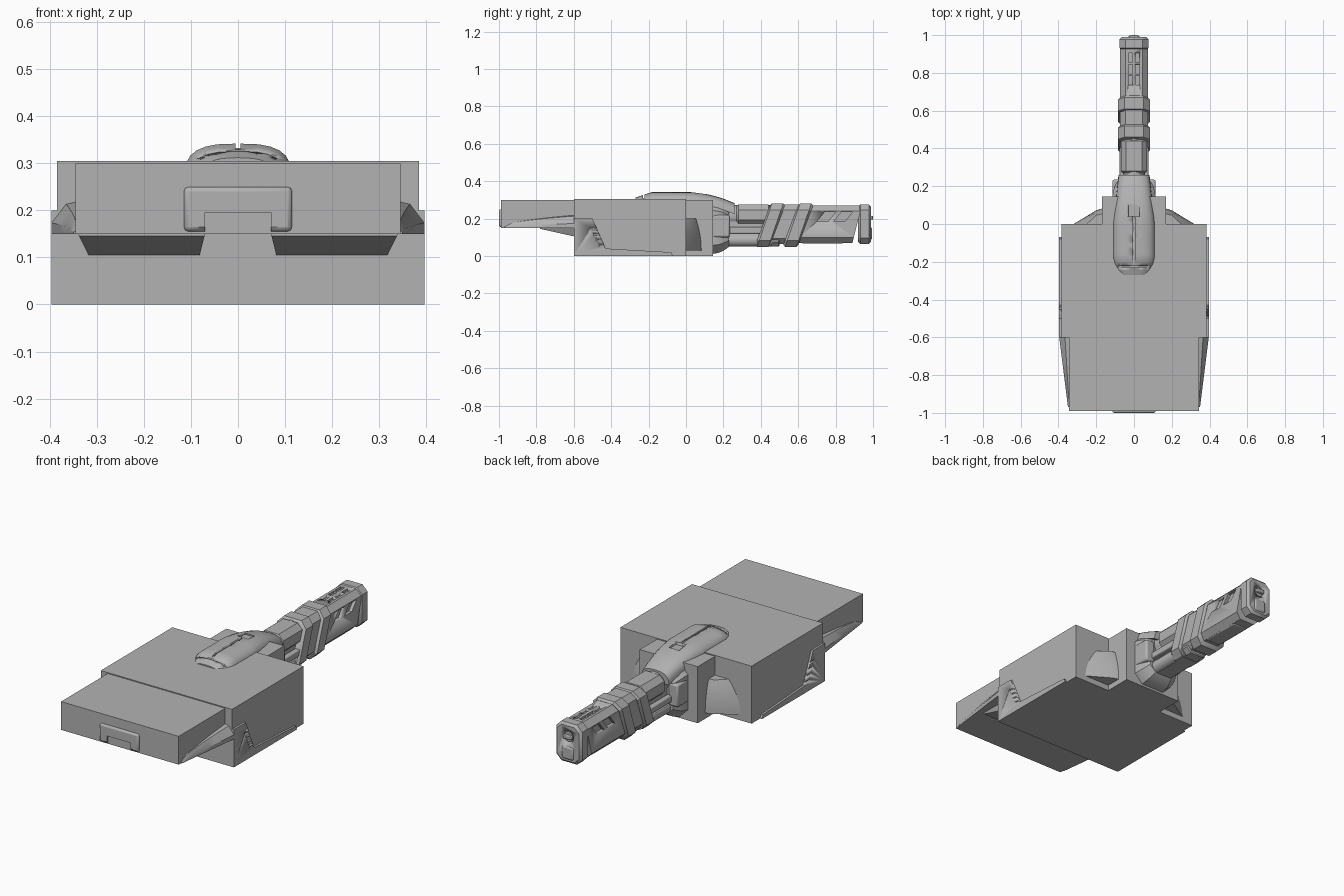
import bpy, bmesh, math

if "Cube" in bpy.data.objects:
    bpy.data.objects.remove(bpy.data.objects["Cube"], do_unlink=True)

# Shared dimensions
ROOF = 0.3
BELLY = ROOF / 2
JOINT = -0.6
NOSE_HALF = 0.345
HULL_HALF = 0.385
SKIRT_HALF = 0.396
REAR_END = 0.145
AXIS = 0.17
SHADE = (0.45, 0.45, 0.45, 1)

grey = bpy.data.materials.new("plain grey")
grey.use_nodes = True
grey.diffuse_color = SHADE
grey.node_tree.nodes["Principled BSDF"].inputs["Base Color"].default_value = SHADE


def mirrored(half):
    """Complete a right-hand outline with its mirror image."""
    return half + [(-x, z) for x, z in reversed(half)]


def loft(name, rings, bevel=0):
    """Skin a closed solid through rings of points."""
    bm = bmesh.new()
    loops = [[bm.verts.new(point) for point in ring] for ring in rings]
    for near, far in zip(loops, loops[1:]):
        for i in range(len(near)):
            bm.faces.new((near[i - 1], near[i], far[i], far[i - 1]))
    bm.faces.new(loops[0])
    bm.faces.new(loops[-1])
    bmesh.ops.recalc_face_normals(bm, faces=bm.faces)
    mesh = bpy.data.meshes.new(name)
    bm.to_mesh(mesh)
    bm.free()
    mesh.materials.append(grey)
    part = bpy.data.objects.new(name, mesh)
    bpy.context.collection.objects.link(part)
    if bevel:
        modifier = part.modifiers.new("soft edge", "BEVEL")
        modifier.width = bevel
        modifier.segments = 2
    bpy.ops.object.select_all(action="DESELECT")
    part.select_set(True)
    bpy.context.view_layer.objects.active = part
    bpy.ops.object.shade_smooth_by_angle(angle=math.radians(32))
    return part


def box(name, left, right, front, back, bottom, top, bevel=0):
    base = [(left, front), (right, front), (right, back), (left, back)]
    return loft(name, [[(x, y, z) for x, y in base] for z in (bottom, top)], bevel)


def block(name, half, front, back, bottom, top, bevel=0):
    return box(name, -half, half, front, back, bottom, top, bevel)


def side_plate(name, outline, inner, outer):
    return loft(name, [[(x, y, z) for y, z in outline] for x in (inner, outer)])


def rod(name, x, z, radius, front, back):
    turns = [math.radians(angle) for angle in range(0, 360, 15)]
    return loft(name, [[(x + radius * math.cos(a), y, z + radius * math.sin(a)) for a in turns]
                       for y in (front, back)])


def octagon(y, half, height, lean, centre):
    """Barrel section, with its lower half slanting forward by lean."""
    corner = 0.4 * half
    low, high = centre - height, centre + height
    outline = mirrored([(half - corner, low), (half, low + corner),
                        (half, high - corner), (half - corner, high)])
    return [(x, y - lean * (high - z) / (high - low), z) for x, z in outline]


def sleeve(name, front, back, half, height, lean=0, lip=0, centre=AXIS):
    """Octagonal sleeve whose two ends step down by lip."""
    stations = [(front, lip), (front + lip, 0), (back - lip, 0), (back, lip)]
    return loft(name, [octagon(y, half - step, height - step, lean, centre) for y, step in stations])


def cut(target, cutters):
    bpy.context.view_layer.objects.active = target
    for cutter in cutters:
        cutter.hide_render = True
        modifier = target.modifiers.new("cut", "BOOLEAN")
        modifier.object = cutter
        modifier.solver = "EXACT"
        bpy.ops.object.modifier_apply(modifier=modifier.name)
        bpy.data.objects.remove(cutter, do_unlink=True)


# Hull blocks
block("front_block", NOSE_HALF, -0.99, JOINT, BELLY, ROOF)
block("main_block", HULL_HALF, JOINT, 0, 0, ROOF + 0.005)
block("rear_block", AXIS, -0.01, REAR_END, 0, ROOF)

# Raised arch badge on the nose
badge = block("front_badge", 0.115, -1, -0.98, BELLY + 0.005, 0.25, 0.01)
bpy.context.view_layer.objects.active = badge
bpy.ops.object.modifier_apply(modifier="soft edge")
cut(badge, [block("arch_cutter", 0.07, -1.1, -0.9, 0, 0.195)])


def fairing_ring(side, t):
    """Section of the curved nose fairing, from its tip to the hull."""
    y = -0.97 * (1 - t) + JOINT * t
    inner = NOSE_HALF - 0.01
    outer = NOSE_HALF + (SKIRT_HALF - NOSE_HALF) * (t + 0.1) / 1.1
    rise = 0.01 + 0.06 * math.sqrt(t)
    outline = [(inner, 0), (outer, 0), (outer, rise / 3),
               ((inner + outer) / 2, rise * 0.9), (inner, rise)]
    return [(side * x, y, BELLY + z) for x, z in outline]


def chin_ring(side, t):
    """Section of the underside wedge, deepening toward the hull."""
    y = JOINT - 0.18 * (1 - t)
    drop = 0.005 + 0.04 * t
    outline = [(0.07, 0), (0.34, 0), (0.34 - drop / 2, -drop), (0.07 + drop / 4, -drop)]
    return [(side * x, y, BELLY + z) for x, z in outline]


def gusset_ring(side, t):
    """Corner filler between main and rear blocks, narrowing upward."""
    z = 0.03 + AXIS * t
    depth = 0.085 - 0.03 * t * t
    reach = AXIS + 0.15 - 0.07 * t * t
    inner = AXIS - 0.01
    outline = [(inner, 0), (inner, depth), (AXIS + 0.03, depth * 0.85), (reach, 0)]
    return [(side * x, y, z) for x, y in outline]


steps = [i / 8 for i in range(9)]
for side, label in ((1, "left"), (-1, "right")):
    loft(label + "_fairing", [fairing_ring(side, t) for t in steps])
    loft(label + "_chin", [chin_ring(side, t) for t in steps])
    loft(label + "_gusset", [gusset_ring(side, t) for t in steps])

    # Lower skirt with a ladder of vents along its slanted edge
    edge = [(JOINT, 0), (JOINT, 0.2), (-0.5, 0.2), (-0.43, 0.04), (-0.08, 0.02), (-0.07, 0)]
    skirt = side_plate(label + "_skirt", edge, side * 0.38, side * SKIRT_HALF)
    vents = []
    for row in range(4):
        y = -0.51 + row * 0.015
        z = BELLY - row * 0.03
        outline = [(y, z), (y + 0.1, z - 0.01), (y + 0.1, z - 0.02), (y, z - 0.01)]
        vents.append(side_plate("vent_cutter", outline, side * 0.388, side * 0.41))
    cut(skirt, vents)

    # Tubes and clamps hugging the barrel
    rod(label + "_lower_tube", side * 0.035, AXIS / 2, 0.035, 0.1, 0.46)
    box(label + "_rail", side * 0.05, side * 0.078, 0.2, 0.47, 0.12, 0.155, 0.005)
    box(label + "_clamp", side * 0.06, side * 0.115, 0.14, 0.235, 0.1, 0.22, 0.01)


def cover_ring(t):
    """Domed section of the roof cover, rounded in front and drooping behind."""
    tip = max(0, 1 - 6 * t)
    tail = max(0, t - 0.5)
    half = 0.112 - 0.025 * tip * tip - 0.06 * tail
    top = ROOF + 0.042 - 0.03 * tip - 0.24 * tail * tail
    height = 0.06
    turns = [math.radians(angle) for angle in range(0, 181, 15)]
    outline = [(math.copysign(abs(math.cos(a)) ** 0.7, math.cos(a)), math.sin(a) ** 0.8) for a in turns]
    return [(half * x, -0.27 + 0.53 * t, top - height + height * z) for x, z in outline]


# Domed roof cover with a centre groove, a square slot and a split nose
cover = loft("roof_cover", [cover_ring(i / 24) for i in range(25)])
cut(cover, [block("groove_cutter", 0.005, -0.22, 0.05, 0.33, 0.4),
            block("slot_cutter", 0.03, 0.04, 0.1, 0.325, 0.4),
            block("split_cutter", 0.2, -0.23, -0.222, 0.31, 0.4)])

# Collar where the barrel leaves the hull
loft("collar", [octagon(0.1 + 0.13 * t, 0.115 - 0.03 * t ** 3, 0.14 - 0.04 * t ** 3, 0, BELLY)
                for t in steps])

# Barrel tubes and core
rod("upper_tube", 0, 0.215, 0.058, 0.1, 0.6)
sleeve("tube_sleeve", 0.27, 0.45, 0.07, 0.055, lip=0.01, centre=0.22)
sleeve("inner_core", 0.2, 0.75, 0.05, 0.07)
sleeve("lower_cradle", 0.2, 0.5, 0.065, 0.04, lip=0.005, centre=0.09)

# Slanted bands around the barrel
sleeve("band_link", 0.5, 0.63, 0.073, 0.105, lean=0.08)
for label, front, back in (("rear", 0.45, 0.53), ("front", 0.6, 0.68)):
    sleeve(label + "_band", front, back, 0.085, 0.116, lean=0.08, lip=0.01, centre=0.165)

# Shroud with slanted side windows and roof slots
shroud = sleeve("shroud", 0.65, 0.94, 0.073, 0.1, lean=0.05)
openings = []
for side in (1, -1):
    for y in (0.7, 0.79):
        window = [(y, 0.185), (y + 0.06, 0.185), (y + 0.1, 0.235), (y + 0.04, 0.235)]
        openings.append(side_plate("window_cutter", window, side * 0.056, side * 0.1))
    for row in range(3):
        y = 0.735 + row * 0.06
        openings.append(box("slot_cutter", side * 0.008, side * 0.03, y, y + 0.05, 0.258, ROOF))
cut(shroud, openings)
block("shroud_keel", 0.045, 0.62, 0.84, 0.066, 0.1, 0.008)

# Muzzle with a ringed bore and a lower pad
muzzle = sleeve("muzzle", 0.92, 0.99, 0.076, 0.105, lip=0.012)
cut(muzzle, [rod("bore_cutter", 0, 0.205, 0.034, 0.965, 1.1)])
rod("bore_ring", 0, 0.205, 0.026, 0.94, 0.985)
block("bore_bar", 0.024, 0.95, 1, 0.195, 0.215, 0.004)
block("muzzle_pad", 0.035, 0.95, 0.995, 0.085, 0.155, 0.01)
